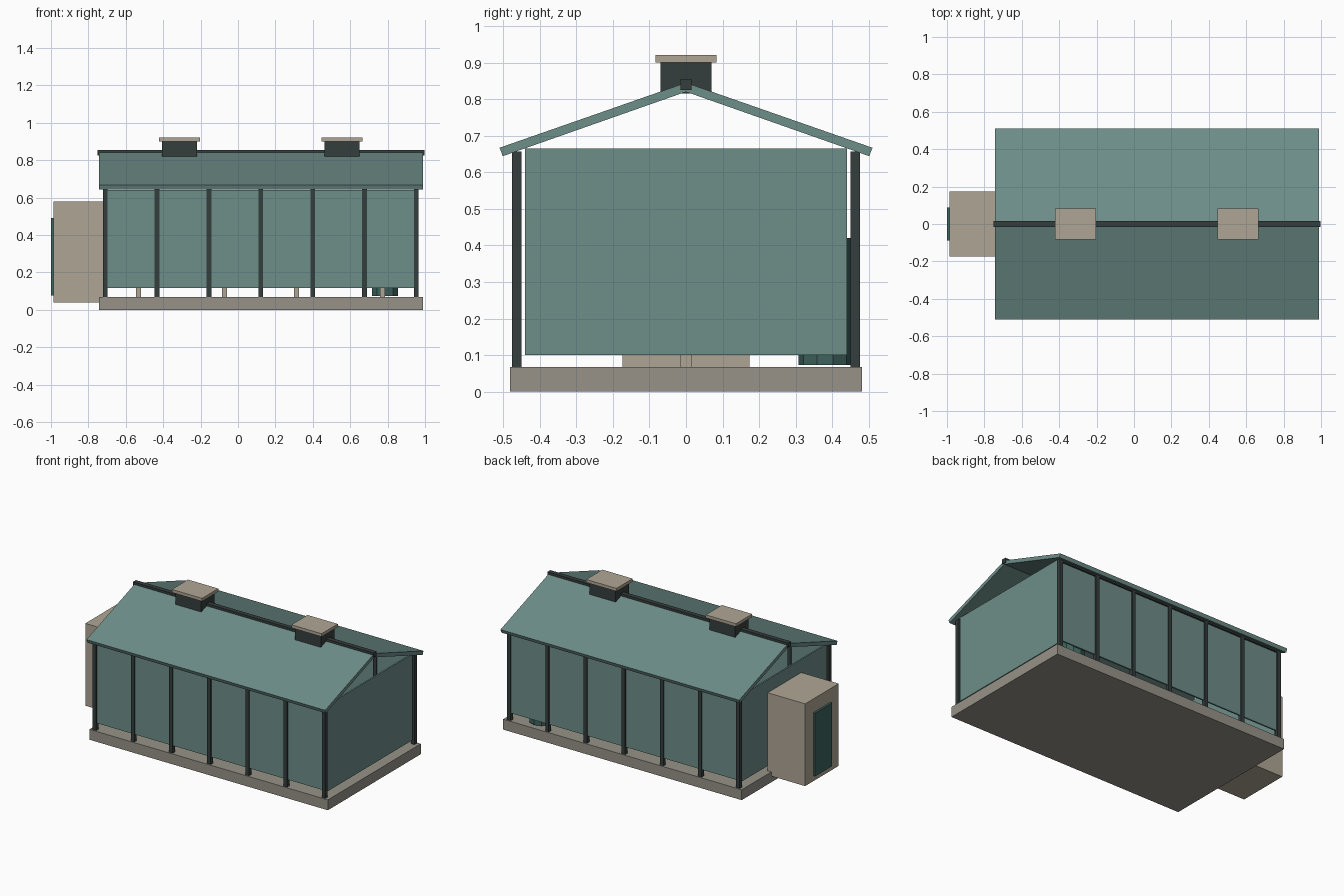
import bpy
import bmesh

if "Cube" in bpy.data.objects:
    bpy.data.objects.remove(bpy.data.objects["Cube"])


def material(name, rgb):
    m = bpy.data.materials.new(name)
    m.diffuse_color = (*rgb, 1)
    m.use_nodes = True
    m.node_tree.nodes["Principled BSDF"].inputs["Base Color"].default_value = m.diffuse_color
    return m


GLASS = material("teal_panel", (0.155, 0.27, 0.25))
DARK = material("dark_frame", (0.036, 0.048, 0.047))
CREAM = material("cream", (0.43, 0.38, 0.30))
STONE = material("stone", (0.31, 0.29, 0.25))
DOOR = material("deep_teal", (0.047, 0.125, 0.11))


def finish(name, bm, mat):
    bmesh.ops.recalc_face_normals(bm, faces=bm.faces)
    me = bpy.data.meshes.new(name)
    bm.to_mesh(me)
    bm.free()
    me.materials.append(mat)
    ob = bpy.data.objects.new(name, me)
    bpy.context.collection.objects.link(ob)
    return ob


def box(name, x, y, z, mat):
    """Box from (min, max) ranges."""
    bm = bmesh.new()
    bmesh.ops.create_cube(bm, size=1)
    for v in bm.verts:
        for i, r in enumerate((x, y, z)):
            v.co[i] = r[0] if v.co[i] < 0 else r[1]
    return finish(name, bm, mat)


def around(c, half):
    return (c - half, c + half)


# Foundation slab
box("foundation", (-0.742, 0.99), (-0.482, 0.482), (0, 0.068), STONE)

# Frame posts, eave plates and glazed long walls on both sides
for side, s in (("front", -1), ("back", 1)):
    y = s * 0.463
    for i in range(7):
        x = -0.71 + i * 0.2773
        box(f"{side}_post_{i + 1}", around(x, 0.0125), around(y, 0.0125), (0.068, 0.652), DARK)
    box(f"{side}_eave_plate", (-0.722, 0.966), around(y, 0.0125), (0.643, 0.657), DARK)
    box(f"{side}_glazing", (-0.70, 0.943), around(y, 0.005), (0.115, 0.64), GLASS)

# End walls, open gables above
for side, x in (("left", -0.71), ("right", 0.954)):
    box(f"{side}_end_wall", around(x, 0.005), (-0.44, 0.44), (0.10, 0.665), GLASS)

# Pitched roof slabs, square-cut at the eaves
for side, s in (("front", -1), ("back", 1)):
    bm = bmesh.new()
    profile = [(0, 0.845), (s * 0.51, 0.667), (s * 0.501, 0.644), (0, 0.82)]
    f = bm.faces.new([bm.verts.new((-0.743, y, z)) for y, z in profile])
    ext = bmesh.ops.extrude_face_region(bm, geom=[f])["geom"]
    moved = [v for v in ext if isinstance(v, bmesh.types.BMVert)]
    bmesh.ops.translate(bm, vec=(1.733, 0, 0), verts=moved)
    if not f.is_valid or len(bm.faces) < 6:
        bmesh.ops.holes_fill(bm, edges=bm.edges)
    finish(f"{side}_roof", bm, GLASS)

# Ridge beam and roof vents with caps
box("ridge_beam", (-0.752, 0.996), (-0.015, 0.015), (0.825, 0.855), DARK)
for i, x in enumerate((-0.312, 0.556)):
    box(f"vent_{i + 1}", around(x, 0.094), (-0.07, 0.07), (0.815, 0.90), DARK)
    box(f"vent_cap_{i + 1}", around(x, 0.11), (-0.084, 0.084), (0.90, 0.92), CREAM)

# Entrance porch and its door
box("porch", (-0.987, -0.715), (-0.174, 0.174), (0.04, 0.58), CREAM)
box("porch_door", (-1.0, -0.985), (-0.088, 0.088), (0.075, 0.49), DOOR)

# Interior benches on central legs
for i, x in enumerate((-0.302, 0.543)):
    box(f"bench_top_{i + 1}", around(x, 0.29), (-0.13, 0.13), (0.27, 0.295), CREAM)
    for j, dx in enumerate((-0.23, 0.23)):
        box(f"bench_{i + 1}_leg_{j + 1}", around(x + dx, 0.014), (-0.015, 0.015), (0.068, 0.27), CREAM)

# Water barrel in the back corner
bm = bmesh.new()
bmesh.ops.create_cone(bm, cap_ends=True, segments=10, radius1=0.072, radius2=0.072, depth=0.347)
barrel = finish("water_barrel", bm, DOOR)
barrel.location = (0.786, 0.38, 0.2465)
